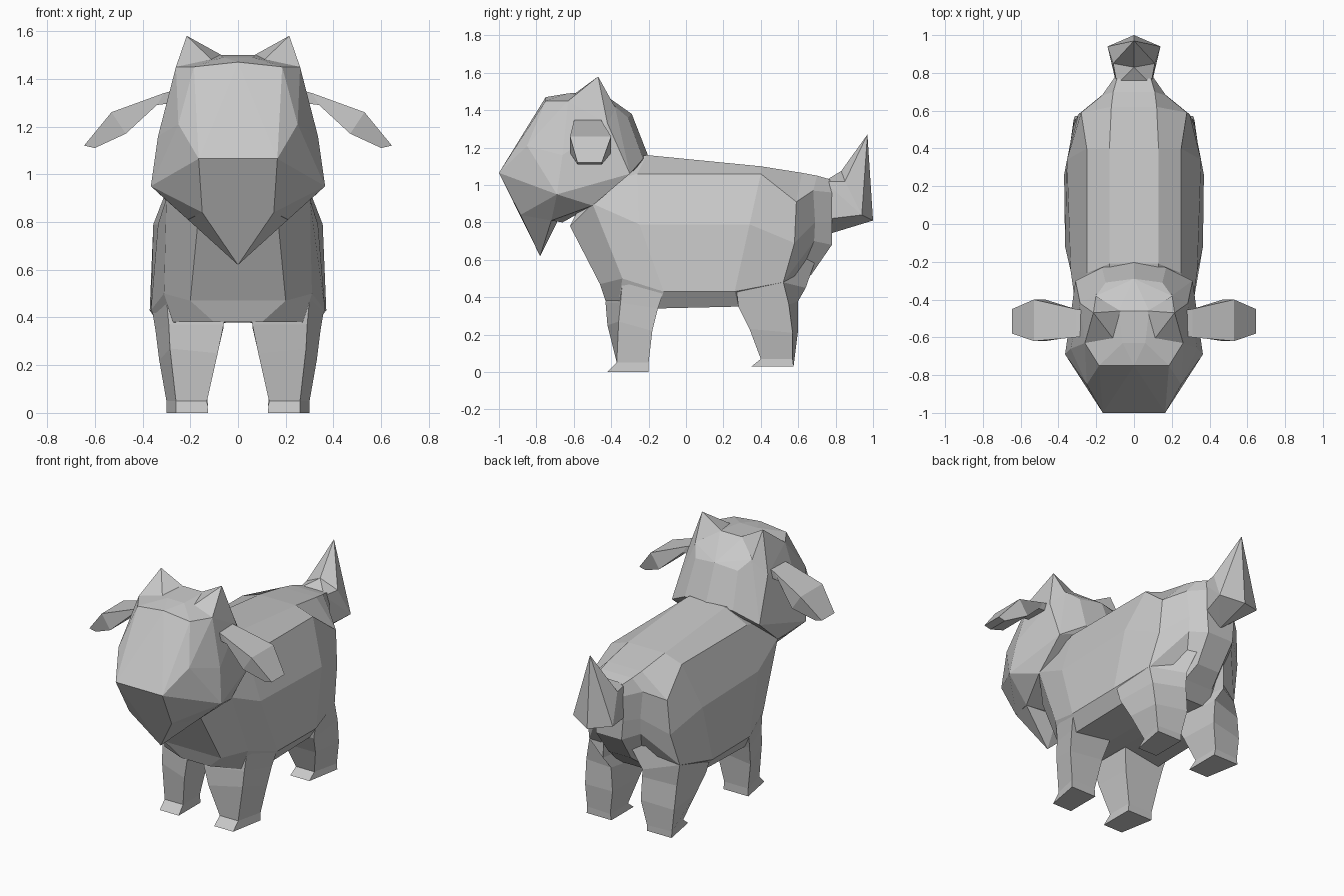
import bpy, bmesh, math

grey = bpy.data.materials.new("warm_grey")
grey.diffuse_color = (0.58, 0.58, 0.58, 1)


def finish(name, bm):
    bmesh.ops.recalc_face_normals(bm, faces=bm.faces[:])
    mesh = bpy.data.meshes.new(name)
    bm.to_mesh(mesh)
    bm.free()
    mesh.materials.append(grey)
    ob = bpy.data.objects.new(name, mesh)
    bpy.context.collection.objects.link(ob)
    return ob


def hull(name, points, mirror=True):
    """Faceted convex solid around the points, symmetric in x if asked."""
    bm = bmesh.new()
    pts = set(points)
    if mirror:
        pts |= {(-x, y, z) for x, y, z in points if x}
    for p in sorted(pts):
        bm.verts.new(p)
    bmesh.ops.convex_hull(bm, input=bm.verts[:])
    loose = [v for v in bm.verts if not v.link_faces]
    bmesh.ops.delete(bm, geom=loose, context='VERTS')
    bmesh.ops.dissolve_limit(bm, angle_limit=math.radians(3),
                             verts=bm.verts[:], edges=bm.edges[:])
    return finish(name, bm)


def loft(name, rings):
    """Skin closed rings; the end rings are capped by strips of quads."""
    bm = bmesh.new()
    vs = [[bm.verts.new(p) for p in r] for r in rings]
    n = len(vs[0])
    for a, b in zip(vs, vs[1:]):
        for i in range(n):
            j = (i + 1) % n
            bm.faces.new((a[i], a[j], b[j], b[i]))
    for r in (vs[0], vs[-1]):
        for i in range(n // 2 - 1):
            bm.faces.new((r[i], r[i + 1], r[n - 2 - i], r[n - 1 - i]))
    return finish(name, bm)


def flip(points, s):
    return [(s * x, y, z) for x, y, z in points]


# Body: half sections from the back edge down to the belly, chest to rump
sections = [
    [(.12, -.45, 1.10), (.20, -.52, .98), (.17, -.62, .78), (.20, -.46, .47), (.10, -.43, .38)],
    [(.12, -.35, 1.13), (.24, -.40, 1.02), (.30, -.50, .90), (.31, -.34, .50), (.27, -.36, .38)],
    [(.13, -.21, 1.16), (.25, -.26, 1.06), (.335, -.25, .79), (.365, -.12, .43), (.31, -.15, .34)],
    [(.13, .40, 1.10), (.25, .40, 1.06), (.355, .34, .79), (.37, .26, .43), (.31, .28, .35)],
    [(.12, .62, 1.065), (.28, .59, .91), (.295, .58, .69), (.32, .52, .48), (.14, .50, .38)],
    [(.11, .70, 1.05), (.17, .68, .97), (.16, .69, .80), (.16, .685, .70), (.10, .58, .45)],
    [(.09, .77, 1.03), (.10, .78, .96), (.10, .78, .80), (.09, .78, .68), (.08, .67, .52)],
]
rings = []
for half in sections:
    x, y, z = half[-1]
    half = half + [(.05, y, max(z, .378))]      # slightly raised belly line
    rings.append(half + flip(half[::-1], -1))
loft("body", rings)

# Legs: sections as front inner, front outer, back outer, back inner
front_leg = [
    [(.05, -.42, .44), (.30, -.34, .48), (.36, -.12, .43), (.05, -.13, .44)],
    [(.06, -.43, .37), (.29, -.35, .37), (.345, -.15, .34), (.06, -.15, .37)],
    [(.085, -.42, .25), (.285, -.36, .27), (.33, -.18, .22), (.09, -.18, .25)],
    [(.13, -.37, .05), (.26, -.37, .05), (.30, -.20, .05), (.13, -.20, .05)],
    [(.125, -.42, 0), (.26, -.42, 0), (.30, -.20, 0), (.125, -.20, 0)],
]
back_leg = [
    [(.06, .30, .60), (.32, .27, .55), (.26, .50, .60), (.09, .70, .62)],
    [(.06, .27, .46), (.36, .27, .44), (.32, .52, .48), (.14, .64, .45)],
    [(.06, .28, .36), (.34, .28, .35), (.32, .55, .36), (.11, .60, .38)],
    [(.09, .34, .23), (.31, .34, .23), (.315, .57, .21), (.10, .60, .23)],
    [(.13, .40, .07), (.26, .40, .07), (.30, .57, .07), (.13, .58, .07)],
    [(.125, .35, .03), (.26, .35, .03), (.30, .575, .03), (.125, .575, .03)],
]
# Floppy ears: root, neck, widest part and tip
floppy_ear = [
    [(x0, y0, z0), (x0, y1, z0), (x1, y1, z1), (x1, y0, z1)]
    for x0, z0, x1, z1, y0, y1 in (
        (.24, 1.36, .26, 1.30, -.59, -.46),
        (.31, 1.34, .34, 1.29, -.60, -.45),
        (.53, 1.26, .47, 1.17, -.62, -.40),
        (.645, 1.12, .60, 1.11, -.58, -.45))
]
# Pointed tufts on the crown
tuft = [(.215, -.47, 1.58), (.26, -.63, 1.45), (.10, -.62, 1.47), (.07, -.46, 1.50),
        (.285, -.42, 1.33), (.20, -.37, 1.40), (.10, -.46, 1.40)]

for s, side in ((1, "right"), (-1, "left")):
    loft("front_leg_" + side, [flip(r, s) for r in front_leg])
    loft("back_leg_" + side, [flip(r, s) for r in back_leg])
    loft("floppy_ear_" + side, [flip(r, s) for r in floppy_ear])
    hull("crown_tuft_" + side, flip(tuft, s), mirror=False)

# Head
hull("head", [
    (0, -.75, 1.47), (.185, -.75, 1.45), (.26, -.63, 1.45), (.25, -.85, 1.21),
    (.165, -1, 1.065), (.335, -.66, 1.16), (.365, -.69, .95), (.15, -.885, .84),
    (.21, -.72, .81), (0, -.66, .80), (.30, -.50, .89), (.285, -.42, 1.33),
    (0, -.46, 1.50), (.08, -.46, 1.50), (.20, -.38, 1.42), (0, -.29, 1.38),
    (.15, -.31, 1.36), (0, -.20, 1.15), (.17, -.23, 1.14), (.31, -.30, 1.06),
    (.06, -.63, 1.49)])

# Pointed beard under the muzzle
hull("beard", [(.165, -1, 1.065), (.15, -.885, .84), (0, -.78, .62),
               (.34, -.70, .94), (.21, -.72, .81), (0, -.69, .80)])

# Tail: stub and upright tip
flare = [(.14, .94, .84), (0, 1, .81), (.11, .85, 1.02), (0, .83, 1.075)]
hull("tail_base", flare + [(.09, .74, 1.02), (.10, .77, .82), (0, .77, .74)])
hull("tail_tip", flare + [(0, .97, 1.27)])
